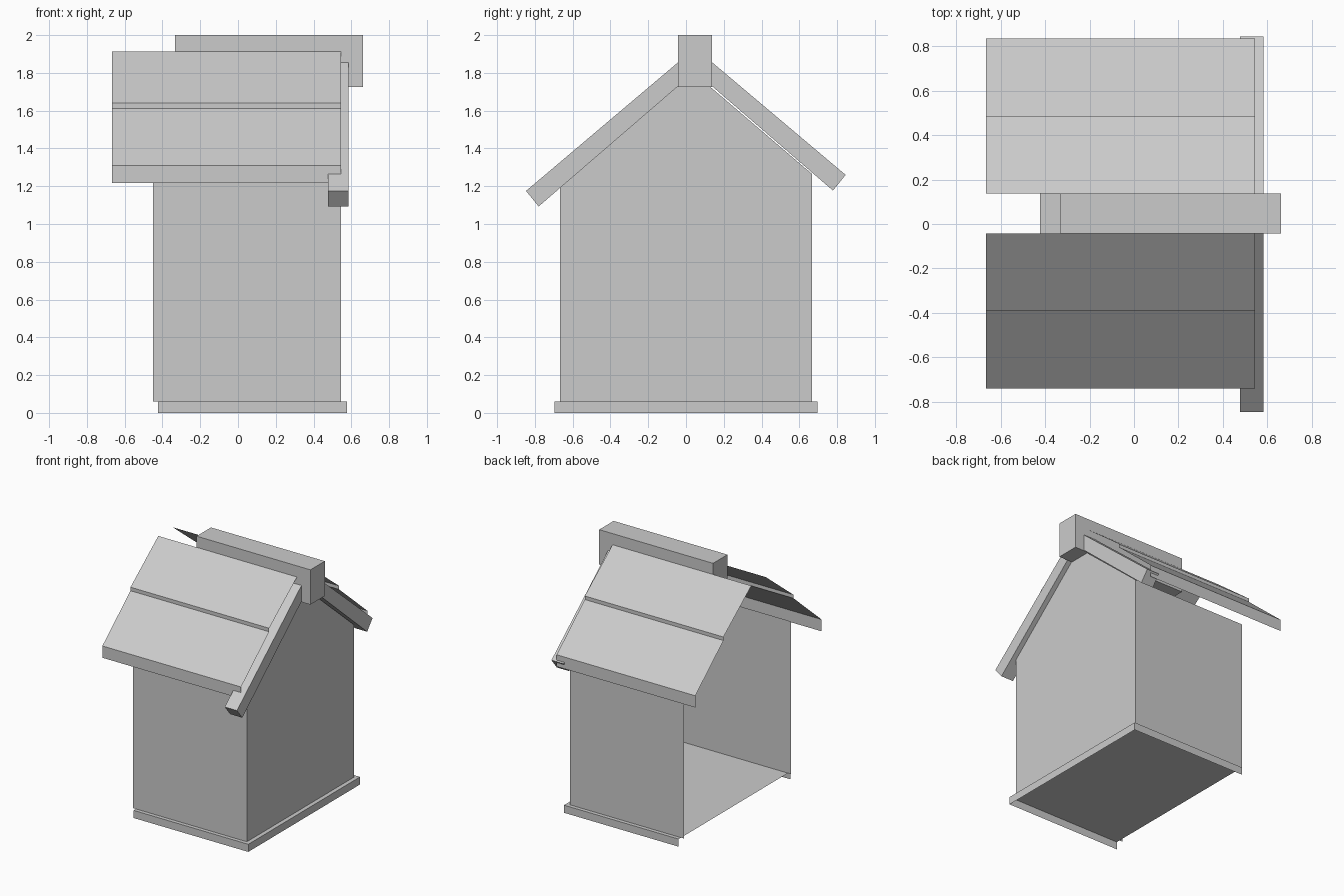
import bpy, bmesh

if "Cube" in bpy.data.objects:
    bpy.data.objects.remove(bpy.data.objects["Cube"])

RIDGE_Y = 0.048   # the ridge sits slightly off centre


def finish(name, bm):
    mesh = bpy.data.meshes.new(name)
    bm.to_mesh(mesh)
    bm.free()
    obj = bpy.data.objects.new(name, mesh)
    bpy.context.collection.objects.link(obj)
    return obj


def sweep_x(name, profile, x0, x1, closed=False):
    """Extrude a (y, z) profile along x: open sheet, or closed solid."""
    bm = bmesh.new()
    a = [bm.verts.new((x0, y, z)) for y, z in profile]
    b = [bm.verts.new((x1, y, z)) for y, z in profile]
    n = len(profile)
    for i in range(n if closed else n - 1):
        j = (i + 1) % n
        bm.faces.new((a[i], a[j], b[j], b[i]))
    if closed:
        bm.faces.new(a[::-1])
        bm.faces.new(b)
        bmesh.ops.recalc_face_normals(bm, faces=bm.faces)
    return finish(name, bm)


def box(name, x0, x1, y0, y1, z0, z1):
    return sweep_x(name, [(y0, z0), (y1, z0), (y1, z1), (y0, z1)], x0, x1, True)


# Base: thin plinth, open underneath and at the back end
base = box("base", -0.424, 0.578, -0.697, 0.697, 0.0, 0.06)
bm = bmesh.new()
bm.from_mesh(base.data)
bm.normal_update()
gone = [f for f in bm.faces if f.normal.z < -0.9 or f.normal.x < -0.9]
bmesh.ops.delete(bm, geom=gone, context='FACES')
bm.to_mesh(base.data)
bm.free()

# Walls: two single-sided side walls and one gable end, open at -x
bm = bmesh.new()
WX0, WX1, WY, EAVE = -0.45, 0.545, 0.667, 1.265
gable = [bm.verts.new((WX1, y, z)) for y, z in
         [(-WY, 0.06), (WY, 0.06), (WY, EAVE), (0.03, 1.81), (-WY, EAVE)]]
bm.faces.new(gable)
for low, high, flip in ((0, 4, False), (1, 2, True)):
    y = gable[low].co.y
    p = bm.verts.new((WX0, y, 0.06))
    q = bm.verts.new((WX0, y, EAVE))
    loop = [p, gable[low], gable[high], q]
    bm.faces.new(loop[::-1] if flip else loop)
finish("walls", bm)

# Roof halves: stepped sheets with a vertical lip, mirrored about the ridge
roof = [(0.09, 1.912), (0.437, 1.64), (0.437, 1.612), (0.788, 1.31), (0.788, 1.217)]
# Barge boards on the gable: the back one is shorter
boards = {"front": [(0.895, 1.175), (0.828, 1.093)],
          "back": [(0.797, 1.26), (0.73, 1.177)]}
for side, s in (("front", -1), ("back", 1)):
    half = [(RIDGE_Y + s * d, z) for d, z in roof]
    sweep_x(side + "_roof", half if s < 0 else half[::-1], -0.667, 0.545)
    board = [(0.02, 1.79), (0.02, 1.915)] + boards[side]
    sweep_x(side + "_barge_board", [(RIDGE_Y + s * d, z) for d, z in board],
            0.477, 0.584, True)

# Ridge beam
box("ridge_beam", -0.333, 0.662, RIDGE_Y - 0.09, RIDGE_Y + 0.09, 1.725, 2.0)
